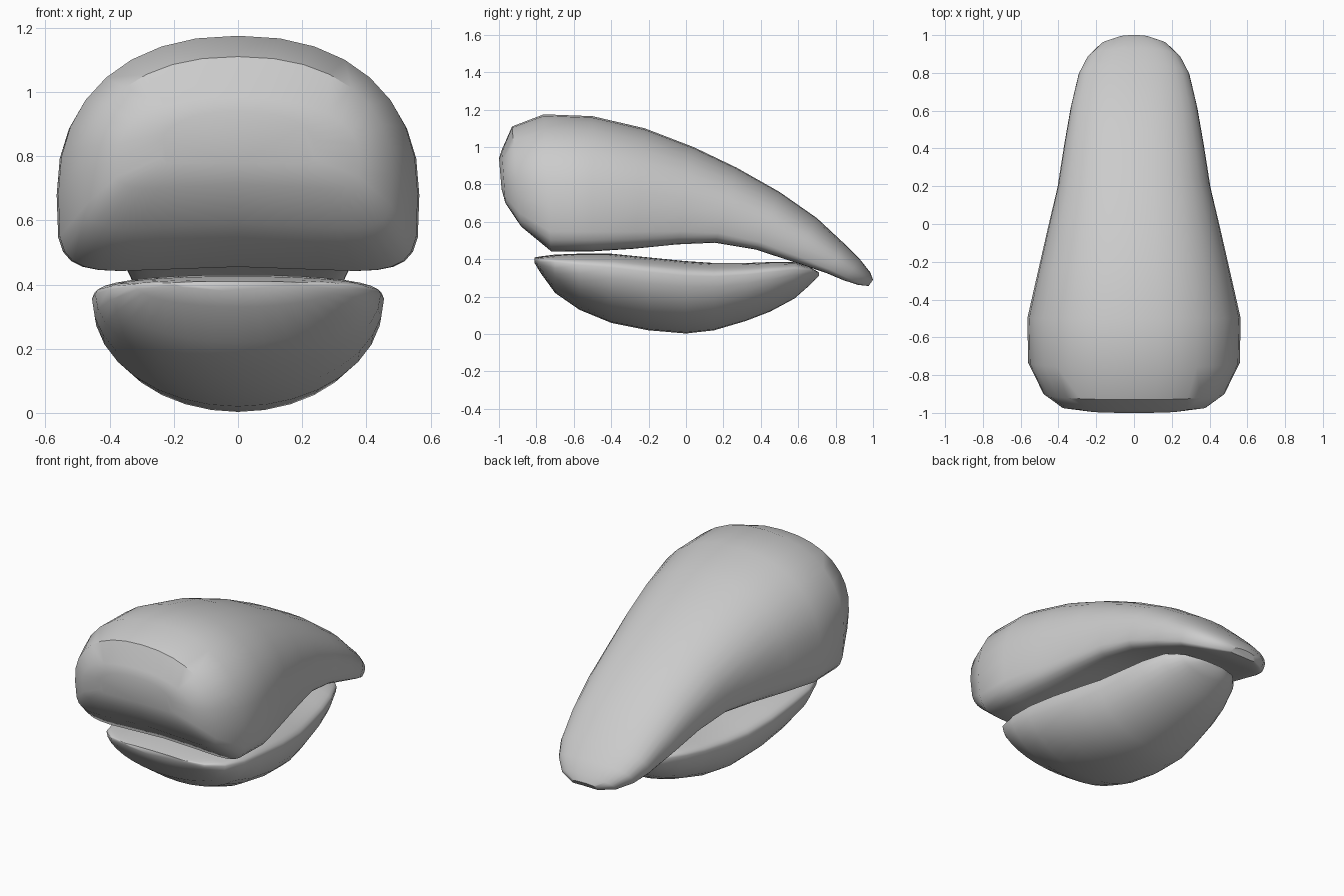
import bpy, bmesh, math

cube = bpy.data.objects.get("Cube")
if cube:
    bpy.data.objects.remove(cube, do_unlink=True)

grey = bpy.data.materials.new("plain grey")
grey.use_nodes = True
grey.diffuse_color = (0.6, 0.6, 0.6, 1)
grey.node_tree.nodes["Principled BSDF"].inputs["Base Color"].default_value = (0.6, 0.6, 0.6, 1)

SIDES = 32


def power(v, n):
    return math.copysign(abs(v) ** (2 / n), v)


def section(top, bottom, width, belt, n_top, n_low, arch):
    """Rounded cross-section standing between a top and a bottom point."""
    ring = []
    for i in range(SIDES):
        a = 2 * math.pi * i / SIDES
        n = n_top if math.sin(a) >= 0 else n_low
        u, v = power(math.cos(a), n), power(math.sin(a), n)
        t = belt + v * ((1 - belt) if v >= 0 else belt)
        y = bottom[0] + (top[0] - bottom[0]) * t
        z = bottom[1] + (top[1] - bottom[1]) * t
        if v < 0:
            z += arch * (1 - u * u) * -v
        ring.append((u * width, y, z))
    return ring


def loft(name, rings, angle):
    bm = bmesh.new()
    loops = [[bm.verts.new(p) for p in ring] for ring in rings]
    for a, b in zip(loops, loops[1:]):
        for i in range(SIDES):
            j = (i + 1) % SIDES
            bm.faces.new((a[i], a[j], b[j], b[i]))
    bm.faces.new(loops[0])
    bm.faces.new(loops[-1])
    bmesh.ops.recalc_face_normals(bm, faces=bm.faces)
    mesh = bpy.data.meshes.new(name)
    bm.to_mesh(mesh)
    bm.free()
    mesh.materials.append(grey)
    obj = bpy.data.objects.new(name, mesh)
    bpy.context.collection.objects.link(obj)
    bpy.ops.object.select_all(action="DESELECT")
    obj.select_set(True)
    bpy.context.view_layer.objects.active = obj
    bpy.ops.object.shade_smooth_by_angle(angle=math.radians(angle))
    return obj


# Upper shell: top y, top z, bottom y, bottom z, half width
upper = [
    (-1.0, .94, -.985, .76, .24), (-.985, .985, -.965, .68, .38),
    (-.93, 1.11, -.88, .54, .48), (-.76, 1.175, -.72, .405, .56),
    (-.5, 1.165, -.5, .405, .565), (-.22, 1.1, -.28, .42, .51),
    (.04, 1.0, -.05, .445, .455), (.27, .89, .15, .46, .405),
    (.5, .76, .37, .43, .37), (.7, .62, .57, .37, .335),
    (.85, .48, .75, .315, .295), (.93, .4, .84, .28, .25),
    (.985, .33, .92, .258, .18), (1.0, .29, .975, .255, .09),
]
loft("upper_shell", [
    section((ty, tz), (by, bz), w, .36, 2.25, 4.5, .05 * min(1, (tz - bz) / .5))
    for ty, tz, by, bz, w in upper], 40)

# Lower bowl: y, top z, bottom z, half width
lower = [
    (-.81, .41, .38, .2), (-.78, .415, .33, .32), (-.7, .425, .22, .405),
    (-.57, .43, .13, .445), (-.4, .43, .06, .455), (-.2, .41, .02, .45),
    (0, .39, .003, .425), (.15, .38, .02, .39), (.32, .38, .07, .355),
    (.45, .385, .12, .32), (.58, .385, .19, .265), (.66, .36, .26, .19),
    (.71, .33, .31, .08),
]
loft("lower_bowl", [
    section((y, tz), (y, bz), w, .8, 2.3, 2, 0)
    for y, tz, bz, w in lower], 60)
